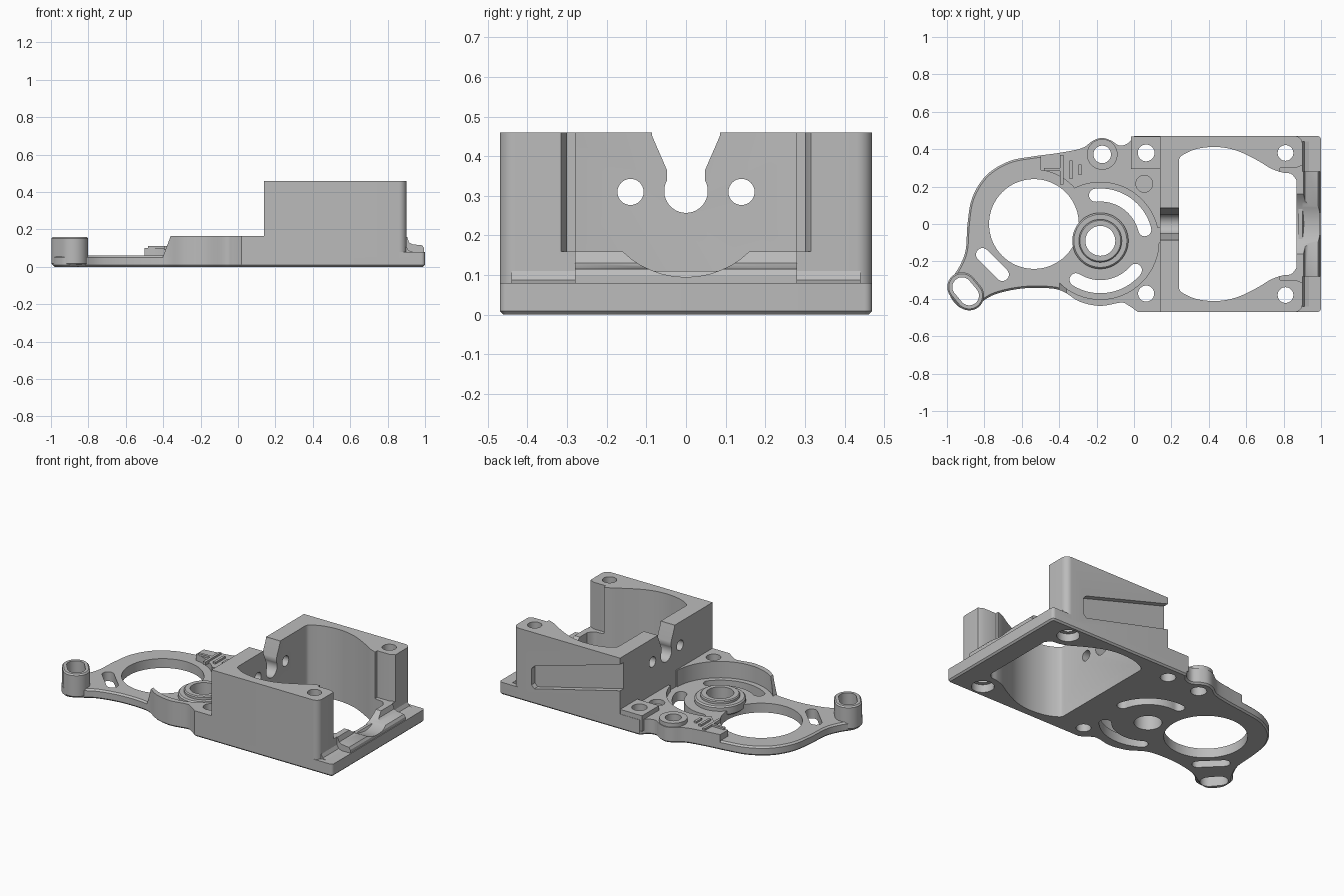
import bpy, bmesh, math
from mathutils import Vector

cube = bpy.data.objects.get("Cube")
if cube:
    bpy.data.objects.remove(cube)

grey = bpy.data.materials.new("cast_grey")
grey.use_nodes = True
grey.diffuse_color = (0.5, 0.5, 0.5, 1)
grey.node_tree.nodes["Principled BSDF"].inputs["Base Color"].default_value = (0.5, 0.5, 0.5, 1)


def circle(cx, cy, r, start=0, end=360, n=48):
    full = end - start == 360
    steps = n if full else n + 1
    angles = [math.radians(start + (end - start) * i / n) for i in range(steps)]
    return [(cx + r * math.cos(a), cy + r * math.sin(a)) for a in angles]


def stadium(cx, cy, half, r, tilt):
    dx, dy = half * math.cos(math.radians(tilt)), half * math.sin(math.radians(tilt))
    return (circle(cx + dx, cy + dy, r, tilt - 90, tilt + 90, 16)
            + circle(cx - dx, cy - dy, r, tilt + 90, tilt + 270, 16))


def arc_slot(cx, cy, r, half, start, end):
    a, b = math.radians(start), math.radians(end)
    return (circle(cx, cy, r + half, start, end, 24)
            + circle(cx + r * math.cos(b), cy + r * math.sin(b), half, end, end + 180, 10)[1:-1]
            + circle(cx, cy, r - half, end, start, 24)
            + circle(cx + r * math.cos(a), cy + r * math.sin(a), half, start + 180, start + 360, 10)[1:-1])


def rect(x0, y0, x1, y1):
    return [(x0, y0), (x1, y0), (x1, y1), (x0, y1)]


def spline(points, steps=5):
    """Smooth open path through the points."""
    p = [Vector(q) for q in points]
    p = [p[0]] + p + [p[-1]]
    out = []
    for a, b, c, d in zip(p, p[1:], p[2:], p[3:]):
        for i in range(steps):
            t = i / steps
            v = (2 * b + (c - a) * t + (2 * a - 5 * b + 4 * c - d) * t * t
                 + (3 * b - a - 3 * c + d) * t ** 3) / 2
            out.append(tuple(v))
    return out + [tuple(p[-1])]


def prism(name, pts, lo, hi, axis="z", bevel=0):
    """Extrude a flat profile along an axis."""
    place = {"z": lambda u, v, t: (u, v, t),
             "x": lambda u, v, t: (t, u, v),
             "y": lambda u, v, t: (u, t, v)}[axis]
    bm = bmesh.new()
    face = bm.faces.new([bm.verts.new(place(u, v, lo)) for u, v in pts])
    top = bmesh.ops.extrude_face_region(bm, geom=[face])["geom"]
    shift = Vector(place(0, 0, hi - lo))
    bmesh.ops.translate(bm, verts=[g for g in top if isinstance(g, bmesh.types.BMVert)], vec=shift)
    bmesh.ops.recalc_face_normals(bm, faces=bm.faces)
    if bevel:
        rims = [e for e in bm.edges if abs(e.verts[0].co.z - e.verts[1].co.z) < 1e-5]
        bmesh.ops.bevel(bm, geom=rims, offset=bevel, segments=1, affect="EDGES")
    mesh = bpy.data.meshes.new(name)
    bm.to_mesh(mesh)
    bm.free()
    mesh.materials.append(grey)
    obj = bpy.data.objects.new(name, mesh)
    bpy.context.collection.objects.link(obj)
    return obj


def combine(obj, other, mode="DIFFERENCE", keep=False):
    mod = obj.modifiers.new("bool", "BOOLEAN")
    mod.operation, mod.solver, mod.object = mode, "EXACT", other
    bpy.context.view_layer.objects.active = obj
    bpy.ops.object.modifier_apply(modifier=mod.name)
    if not keep:
        bpy.data.objects.remove(other)


def cut(objs, pts, lo=-0.1, hi=0.6, axis="z"):
    tool = prism("cutter", pts, lo, hi, axis)
    for o in objs:
        combine(o, tool, keep=True)
    bpy.data.objects.remove(tool)


GEAR = (-0.18, -0.09)
RING = (-0.535, 0.0)
MOUNT = (-0.9, -0.36)

# Plate outline: left lobe and ring, flowing into the rectangular base
upper = spline([(0, 0.47), (-0.035, 0.43), (-0.08, 0.42), (-0.12, 0.445), (-0.17, 0.46),
                (-0.22, 0.445), (-0.28, 0.405), (-0.4, 0.38), (-0.535, 0.362), (-0.67, 0.335),
                (-0.79, 0.26), (-0.865, 0.14), (-0.89, 0), (-0.9, -0.14), (-0.935, -0.23),
                (-0.985, -0.31), (-0.985, -0.38), (-0.94, -0.44), (-0.89, -0.452),
                (-0.83, -0.425), (-0.74, -0.375), (-0.6, -0.345), (-0.46, -0.343),
                (-0.38, -0.36), (-0.29, -0.415), (-0.18, -0.438), (-0.07, -0.42),
                (-0.03, -0.435), (0.02, -0.47)])
outline = upper + circle(0.98, -0.45, 0.02, -90, 0, 6) + circle(0.98, 0.45, 0.02, 0, 90, 6)
base = prism("base_plate", outline, 0, 0.06, bevel=0.01)

# Tall housing block and end flange
box_outline = ([(0.14, 0.47), (0.14, -0.47)] + circle(0.86, -0.43, 0.04, -90, 0, 8)
               + circle(0.86, 0.43, 0.04, 0, 90, 8))
box = prism("housing_block", box_outline, 0.02, 0.46)
flange = prism("end_flange", [(0.8, -0.47)] + circle(0.98, -0.45, 0.02, -90, 0, 6)
               + circle(0.98, 0.45, 0.02, 0, 90, 6) + [(0.8, 0.47)], 0.02, 0.08)
sill_side = [(0.84, 0.03), (0.995, 0.03), (0.995, 0.1), (0.985, 0.115), (0.935, 0.12),
             (0.915, 0.13), (0.905, 0.16), (0.84, 0.16)]
sill = prism("end_sill", sill_side, -0.28, 0.28, "y")
fillet = prism("flange_fillet", [(0.88, 0.07), (0.935, 0.07), (0.935, 0.08), (0.912, 0.088),
                                 (0.9, 0.11), (0.88, 0.11)], -0.44, 0.44, "y")

# Main cavity, open end and shaft notch
half = spline([(0.24, 0.34), (0.255, 0.365), (0.33, 0.4), (0.44, 0.412), (0.55, 0.392),
               (0.66, 0.34), (0.73, 0.298), (0.79, 0.276), (0.84, 0.268), (0.868, 0.235)])
cavity = half + [(x, -y) for x, y in reversed(half)]
body = [base, box, flange, sill, fillet]
cut(body, cavity)
cut([box], rect(0.78, -0.3, 1.1, 0.3), 0.16, 0.6)
for s in (-1, 1):
    cut([box], [(0.868, s * 0.29), (0.868, s * 0.3), (0.91, s * 0.32), (0.91, s * 0.29)], 0.16, 0.6)
cut([box, sill], circle(0, 0.325, 0.23), 0.82, 1.1, "x")
notch = ([(0.09, 0.5), (0.085, 0.45), (0.048, 0.365)]
         + circle(0, 0.312, 0.055, 30, -210, 28) + [(-0.048, 0.365), (-0.085, 0.45), (-0.09, 0.5)])
cut([box], notch, 0.1, 0.28, "x")
for s in (-1, 1):
    cut([box], circle(s * 0.14, 0.31, 0.033, n=32), 0.1, 0.28, "x")
    cut(body, circle(0.81, s * 0.38, 0.042, n=32))
    cut(body, circle(0.81, s * 0.38, 0.066, n=32), -0.1, 0.05)

# Slanted recess on the rear side
cut([box], [(0.1, 0.26), (0.75, 0.1), (0.77, 0.12), (0.77, 0.225), (0.75, 0.245), (0.1, 0.43)],
    0.435, 0.6, "y")

# Curved front wall around the gear recess
front_wall = prism("front_wall", [(-0.41, 0.03), (0.16, 0.03), (0.16, 0.165), (-0.36, 0.165)],
                   -0.5, -0.1, "y")
combine(front_wall, prism("limit", outline, 0, 0.3), "INTERSECT")

# Raised rear platform with pad and screw boss
rear = prism("rear_platform", rect(-0.5, -0.02, 0.16, 0.5), 0.03, 0.1)
combine(rear, prism("limit", outline, 0, 0.3), "INTERSECT")
cut([rear], circle(*RING, 0.29, n=64))
cut([front_wall, rear], circle(*GEAR, 0.313, n=64))
pad = prism("rear_pad", rect(-0.015, 0.295, 0.16, 0.468), 0.03, 0.13)
rear_boss = prism("rear_screw_boss", circle(-0.17, 0.372, 0.082), 0.03, 0.125)

# Bearing seat, stepped
seat = prism("bearing_seat", circle(*GEAR, 0.15), 0.03, 0.09, bevel=0.008)
collar = prism("bearing_collar", circle(*GEAR, 0.115), 0.05, 0.11, bevel=0.006)

# Tilted mounting boss on the left lobe
mount = prism("mount_boss", stadium(*MOUNT, 0.03, 0.079, -50), 0.01, 0.16, bevel=0.008)

# Through holes and slots
cut([base], circle(*RING, 0.24, n=72))
cut([base, seat, collar], circle(*GEAR, 0.08))
cut([base, mount], stadium(*MOUNT, 0.03, 0.052, -50))
cut([base], stadium(-0.757, -0.217, 0.075, 0.035, -45))
for start, end in ((14, 96), (238, 320)):
    cut([base], arc_slot(*GEAR, 0.245, 0.035, start, end))
cut([base, rear, rear_boss], circle(-0.17, 0.372, 0.047, n=32))
cut([base, rear, pad], circle(0.065, 0.38, 0.045, n=32))
cut([base, front_wall], circle(0.065, -0.372, 0.043, n=32))
cut([rear], circle(0.055, 0.215, 0.045, n=32), 0.07, 0.6)

# Small raised ribs on the rear platform
ribs = [rect(-0.48, 0.283, -0.39, 0.3), rect(-0.395, 0.21, -0.378, 0.37),
        rect(-0.345, 0.24, -0.328, 0.34), rect(-0.297, 0.262, -0.28, 0.318)]
for r in ribs:
    prism("raised_rib", r, 0.09, 0.112)

bpy.ops.object.select_all(action="DESELECT")
for o in bpy.context.collection.objects:
    if o.type == "MESH" and grey.name in o.data.materials:
        o.select_set(True)
        bpy.context.view_layer.objects.active = o
bpy.ops.object.shade_smooth_by_angle(angle=math.radians(30))
